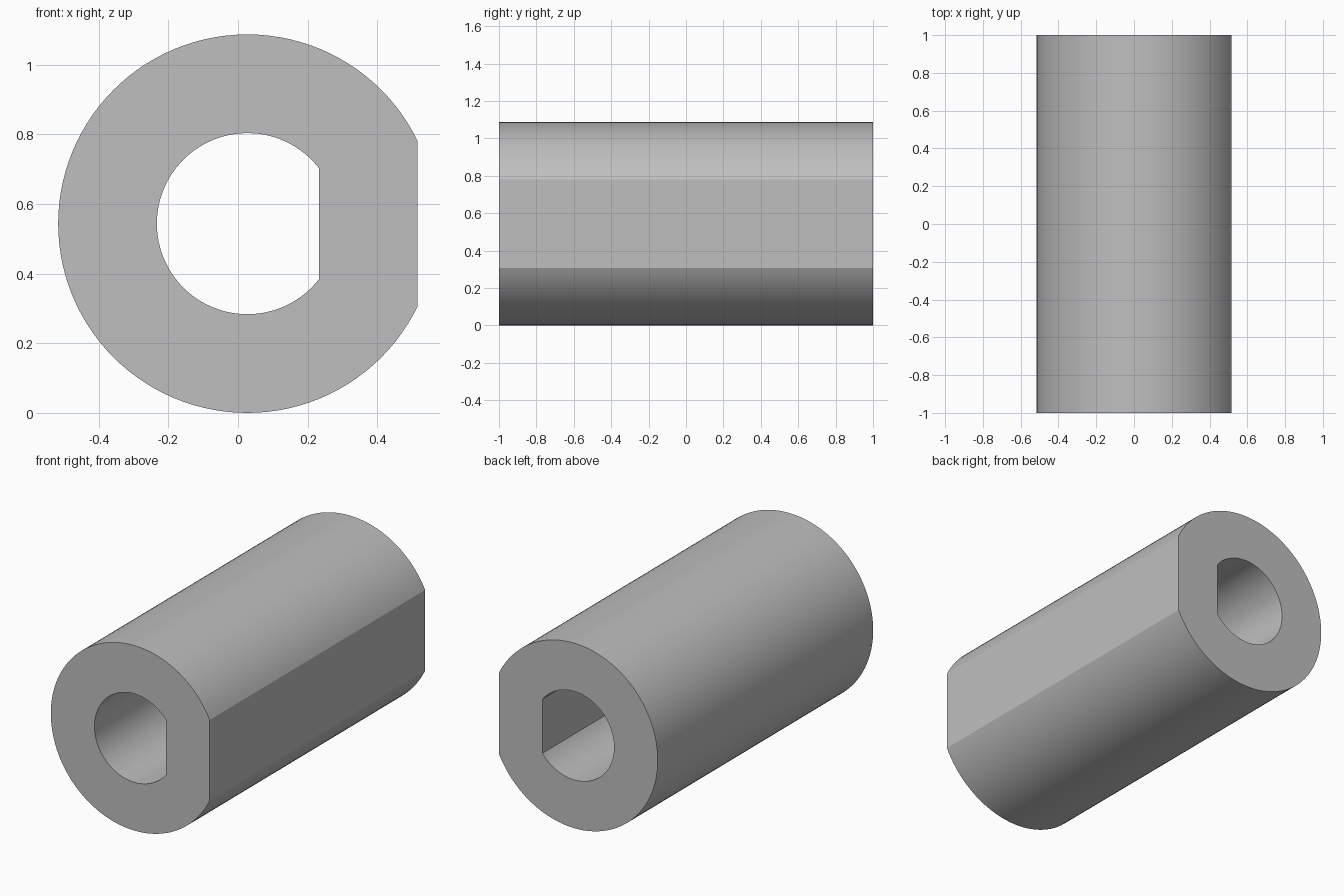
import bpy
import bmesh
import math

cube = bpy.data.objects.get("Cube")
if cube:
    bpy.data.objects.remove(cube, do_unlink=True)

STEPS = 96
CENTRE_X, CENTRE_Z = 0.027, 0.5435


def d_profile(radius, flat):
    """Circle cut by a vertical flat on the +x side, as (x, z) points."""
    start = math.acos(flat / radius)
    sweep = 2 * (math.pi - start)
    angles = [start + sweep * i / STEPS for i in range(STEPS + 1)]
    return [(CENTRE_X + radius * math.cos(a), CENTRE_Z + radius * math.sin(a))
            for a in angles]


# Plain grey material
grey = bpy.data.materials.new("plain grey")
grey.use_nodes = True
colour = (0.52, 0.52, 0.52, 1)
grey.diffuse_color = colour
grey.node_tree.nodes["Principled BSDF"].inputs["Base Color"].default_value = colour

# Four rings: outer and bore outlines at the front and back
bm = bmesh.new()
outer = d_profile(0.5435, 0.489)
bore = d_profile(0.26, 0.206)
rings = [[bm.verts.new((x, y, z)) for x, z in outline]
         for outline, y in ((outer, -1), (outer, 1), (bore, 1), (bore, -1))]

# Stitch outer wall, back end, bore wall and front end
count = STEPS + 1
for k in range(4):
    a, b = rings[k], rings[(k + 1) % 4]
    for i in range(count):
        j = (i + 1) % count
        bm.faces.new((a[i], a[j], b[j], b[i]))
bmesh.ops.recalc_face_normals(bm, faces=bm.faces)

mesh = bpy.data.meshes.new("d_shaft_sleeve")
bm.to_mesh(mesh)
bm.free()
mesh.materials.append(grey)
sleeve = bpy.data.objects.new("d_shaft_sleeve", mesh)
bpy.context.collection.objects.link(sleeve)

# Smooth round walls, sharp ends and flats
bpy.ops.object.select_all(action="DESELECT")
sleeve.select_set(True)
bpy.context.view_layer.objects.active = sleeve
bpy.ops.object.shade_smooth_by_angle(angle=math.radians(20))
